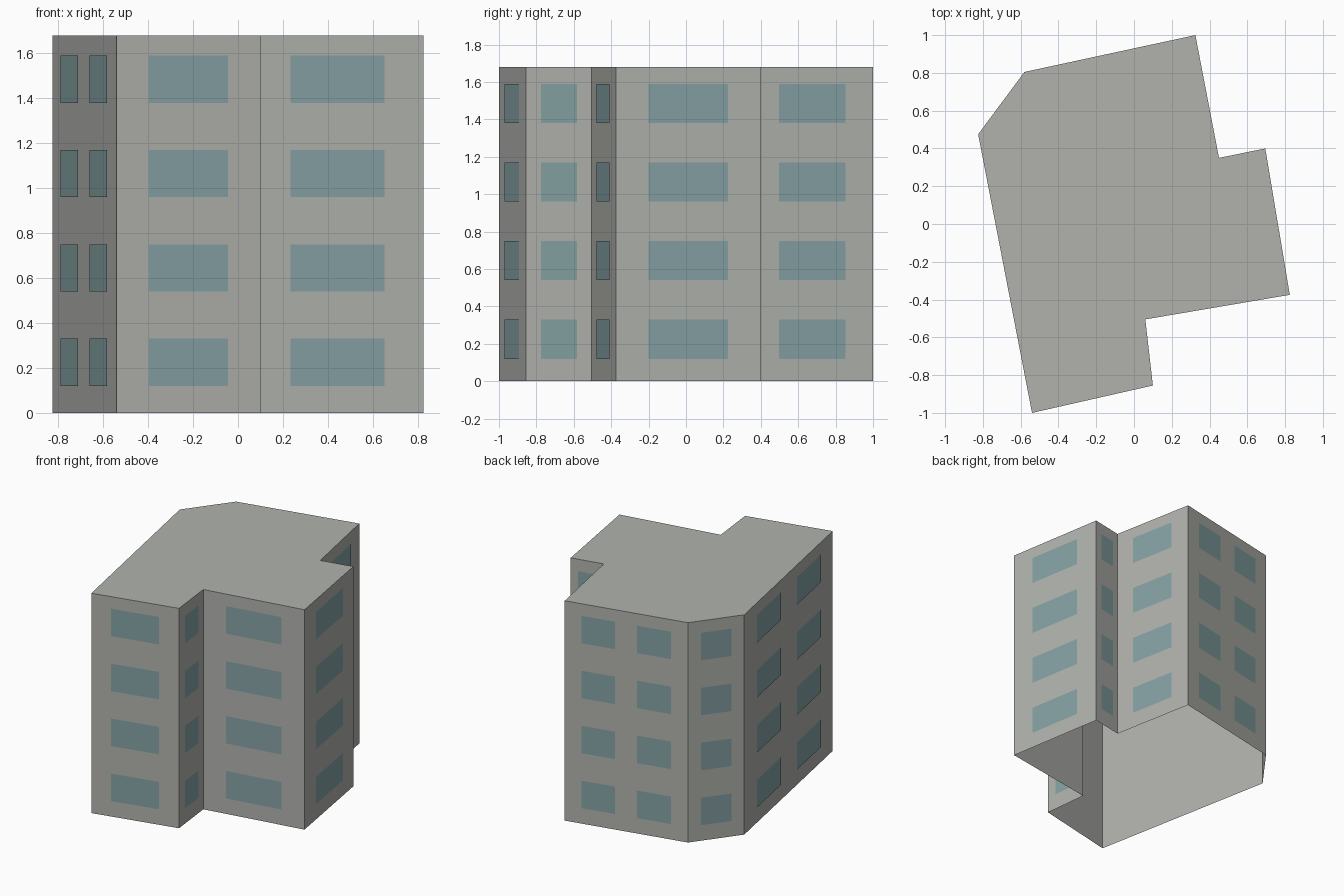
import bpy
import bmesh
from mathutils import Vector

cube = bpy.data.objects.get("Cube")
if cube:
    bpy.data.objects.remove(cube, do_unlink=True)

HEIGHT = 1.68
FLOORS = 4
STOREY = HEIGHT / FLOORS
SILL, HEAD = 0.12, 0.33
GAP = 0.004
SINGLE = [(0.225, 0.773)]
PAIR = [(0.137, 0.411), (0.589, 0.863)]

# Footprint corners, counter-clockwise, each with the windows of the wall that starts there
PLAN = [
    ("front", (-0.54, -1.0), SINGLE),
    ("front_step", (0.10, -0.855), SINGLE),
    ("wing_front", (0.06, -0.505), SINGLE),
    ("wing_side", (0.825, -0.375), SINGLE),
    ("wing_back", (0.695, 0.40), SINGLE),
    ("right_back", (0.45, 0.35), SINGLE),
    ("back", (0.325, 1.0), PAIR),
    ("corner", (-0.58, 0.805), SINGLE),
    ("long_side", (-0.825, 0.475), PAIR),
]


def make_material(name, colour):
    mat = bpy.data.materials.new(name)
    mat.use_nodes = True
    mat.diffuse_color = colour
    mat.node_tree.nodes["Principled BSDF"].inputs["Base Color"].default_value = colour
    return mat


def make_object(name, bm, mat):
    mesh = bpy.data.meshes.new(name)
    bm.to_mesh(mesh)
    bm.free()
    mesh.materials.append(mat)
    obj = bpy.data.objects.new(name, mesh)
    bpy.context.collection.objects.link(obj)
    return obj


concrete = make_material("concrete grey", (0.44, 0.45, 0.42, 1))
glass = make_material("window blue", (0.235, 0.36, 0.37, 1))

corners = [Vector((*point, 0)) for _, point, _ in PLAN]
up = Vector((0, 0, 1))

# Building shell: walls and flat roof, open underneath
bm = bmesh.new()
low = [bm.verts.new(c) for c in corners]
high = [bm.verts.new(c + up * HEIGHT) for c in corners]
for i in range(len(corners)):
    j = (i + 1) % len(corners)
    bm.faces.new((low[i], low[j], high[j], high[i]))
bm.faces.new(high)
make_object("building_shell", bm, concrete)

# Window panes: one thin sheet per opening, just proud of each wall
for i, (name, _, spans) in enumerate(PLAN):
    start, end = corners[i], corners[(i + 1) % len(corners)]
    out = (end - start).cross(up).normalized() * GAP
    bm = bmesh.new()
    for floor in range(FLOORS):
        bottom = up * (floor * STOREY + SILL)
        top = up * (floor * STOREY + HEAD)
        for a, b in spans:
            left = start.lerp(end, a) + out
            right = start.lerp(end, b) + out
            quad = (left + bottom, right + bottom, right + top, left + top)
            bm.faces.new([bm.verts.new(p) for p in quad])
    make_object(name + "_windows", bm, glass)
